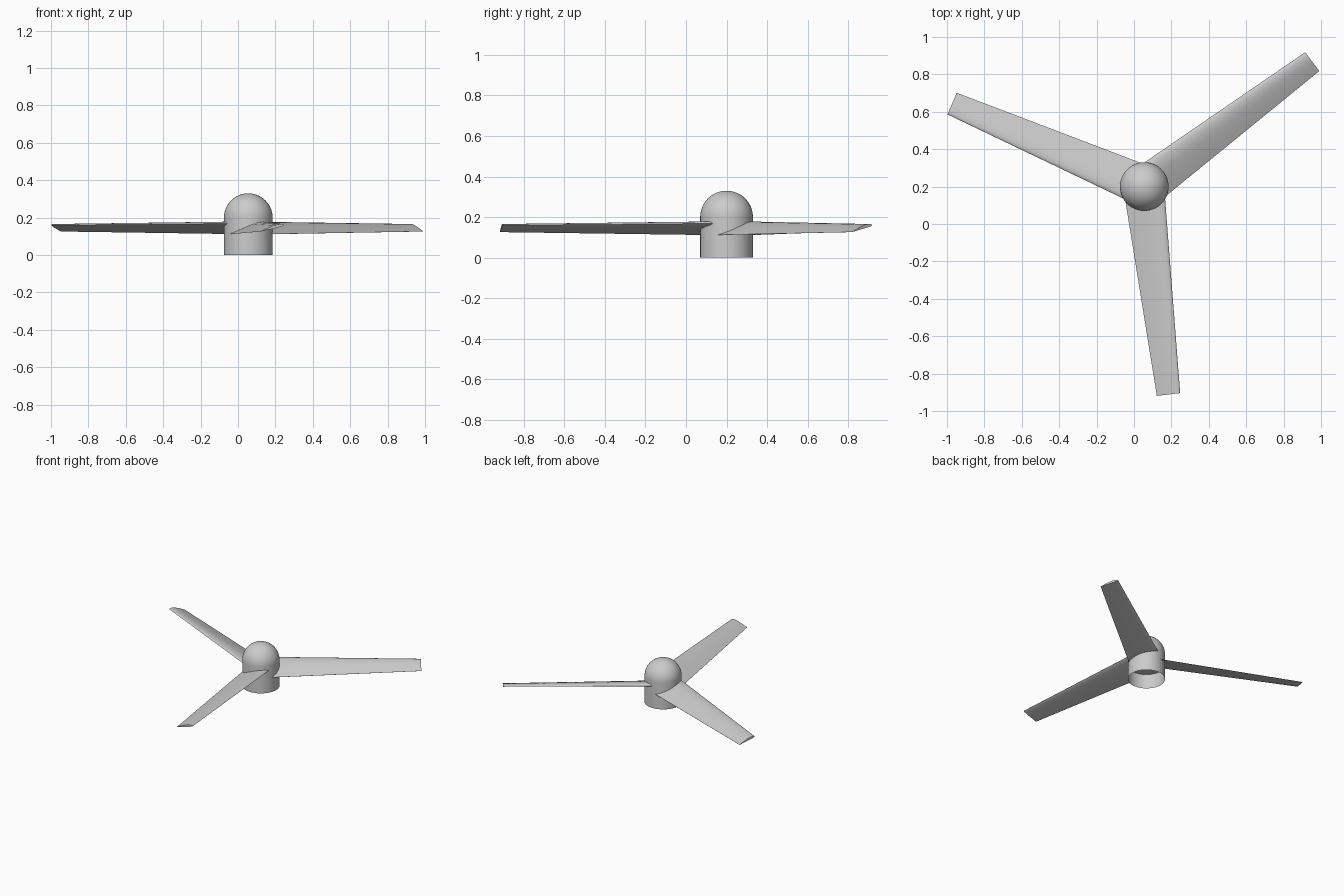
import bpy, bmesh
from math import sin, cos, pi, radians
from mathutils import Matrix, Vector

cube = bpy.data.objects.get("Cube")
if cube:
    bpy.data.objects.remove(cube, do_unlink=True)

HUB = Vector((0.055, 0.2, 0))
RADIUS = 0.13

grey = bpy.data.materials.new("light_grey")
grey.use_nodes = True
grey.diffuse_color = (0.6, 0.6, 0.6, 1)
grey.node_tree.nodes["Principled BSDF"].inputs["Base Color"].default_value = (0.6, 0.6, 0.6, 1)


def add_object(name, bm, angle):
    bmesh.ops.recalc_face_normals(bm, faces=bm.faces)
    mesh = bpy.data.meshes.new(name)
    bm.to_mesh(mesh)
    bm.free()
    mesh.materials.append(grey)
    obj = bpy.data.objects.new(name, mesh)
    bpy.context.collection.objects.link(obj)
    bpy.ops.object.select_all(action="DESELECT")
    obj.select_set(True)
    bpy.context.view_layer.objects.active = obj
    bpy.ops.object.shade_smooth_by_angle(angle=radians(angle))
    return obj


# Hub: open-bottomed sleeve with a domed cap, spun from one profile
bm = bmesh.new()
steps = 16
profile = [(RADIUS, 0), (RADIUS, 0.2)]
profile += [(RADIUS * cos(a), 0.2 + RADIUS * sin(a))
            for a in (i * pi / 2 / steps for i in range(1, steps + 1))]
verts = [bm.verts.new((r, 0, z)) for r, z in profile]
edges = [bm.edges.new(pair) for pair in zip(verts, verts[1:])]
bmesh.ops.spin(bm, geom=verts + edges, cent=(0, 0, 0), axis=(0, 0, 1),
               angle=2 * pi, steps=64)
bmesh.ops.remove_doubles(bm, verts=bm.verts, dist=0.0005)
hub = add_object("hub", bm, 40)
hub.location = HUB

# Plate closing the sleeve just below the blade roots
bm = bmesh.new()
bmesh.ops.create_circle(bm, cap_ends=True, radius=RADIUS - 0.002, segments=64)
plate = add_object("hub_inner_plate", bm, 30)
plate.location = HUB + Vector((0, 0, 0.11))

# Blade section: distance behind the nose and height, per unit of chord
SECTION = [(0, 0), (0.015, 0.03), (0.06, 0.06), (0.14, 0.085), (0.26, 0.1),
           (0.4, 0.097), (0.6, 0.072), (0.8, 0.039), (1, 0.002),
           (1, -0.002), (0.7, -0.012), (0.4, -0.022), (0.15, -0.025),
           (0.04, -0.018)]
PITCH = radians(15)


def section_ring(bm, reach, chord, height):
    """One pitched section, standing across the blade's length."""
    ring = []
    for back, up in SECTION:
        across, rise = (0.5 - back) * chord, up * chord
        ring.append(bm.verts.new((
            reach,
            across * cos(PITCH) - rise * sin(PITCH) - 0.003,
            height + across * sin(PITCH) + rise * cos(PITCH))))
    return ring


# Three tapered blades around the hub
for index, name in enumerate(("front_blade", "left_blade", "right_blade")):
    bm = bmesh.new()
    root = section_ring(bm, 0.02, 0.224, 0.14)
    tip = section_ring(bm, 1.119, 0.13, 0.143)
    for i in range(len(root)):
        j = (i + 1) % len(root)
        bm.faces.new((root[i], root[j], tip[j], tip[i]))
    bm.faces.new(root)
    bm.faces.new(tip)
    blade = add_object(name, bm, 40)
    turn = radians(-83.2 + 120 * index)
    blade.matrix_world = Matrix.Translation(HUB) @ Matrix.Rotation(turn, 4, "Z")
